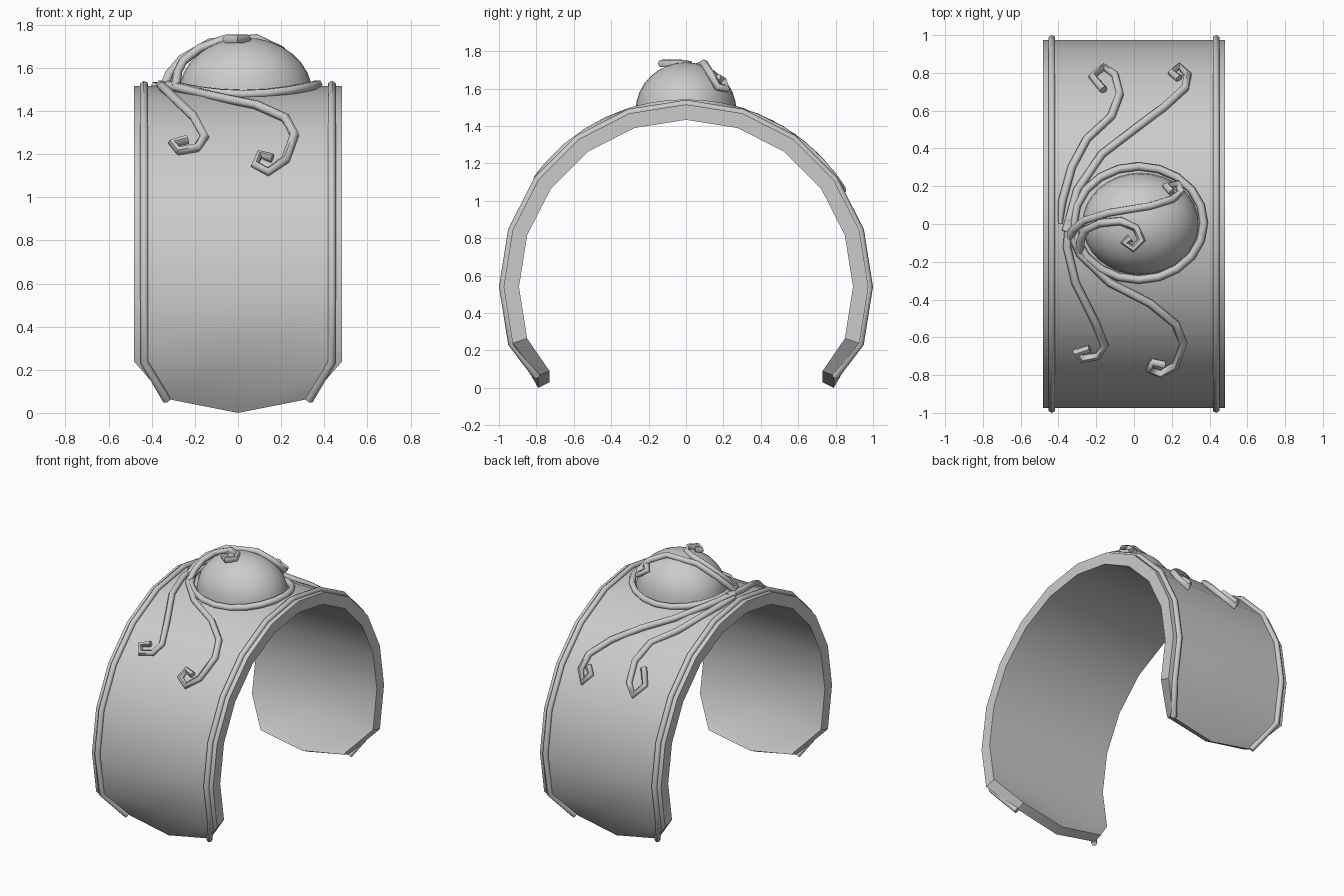
import bpy, bmesh, math

if "Cube" in bpy.data.objects:
    bpy.data.objects.remove(bpy.data.objects["Cube"])

CZ, RO, RI = 0.54, 0.975, 0.893   # cuff axis height, outer and inner radius
ANGLES = [math.radians(a) for a in range(-108, 109, 18)]


def finish(ob, angle=35):
    bpy.ops.object.select_all(action='DESELECT')
    ob.select_set(True)
    bpy.context.view_layer.objects.active = ob
    bpy.ops.object.shade_smooth_by_angle(angle=math.radians(angle))


def mesh_object(name, bm):
    bmesh.ops.recalc_face_normals(bm, faces=bm.faces)
    me = bpy.data.meshes.new(name)
    bm.to_mesh(me)
    bm.free()
    ob = bpy.data.objects.new(name, me)
    bpy.context.collection.objects.link(ob)
    finish(ob)
    return ob


def wire(name, pts, r=0.022, closed=False, start=1.0, res=1):
    cu = bpy.data.curves.new(name, 'CURVE')
    cu.dimensions = '3D'
    cu.bevel_depth, cu.bevel_resolution, cu.use_fill_caps = r, res, True
    sp = cu.splines.new('POLY')
    sp.points.add(len(pts) - 1)
    for p, co in zip(sp.points, pts):
        p.co = (*co, 1)
    sp.points[0].radius = start
    sp.use_cyclic_u = closed
    ob = bpy.data.objects.new(name, cu)
    bpy.context.collection.objects.link(ob)
    bpy.ops.object.select_all(action='DESELECT')
    ob.select_set(True)
    bpy.context.view_layer.objects.active = ob
    bpy.ops.object.convert(target='MESH')
    finish(bpy.context.object, 62)


def on_band(pts, lift=0.008):
    """Lay flat (x, y) points on the outside of the cuff."""
    return [(x, y, CZ + math.sqrt((RO + lift) ** 2 - y * y)) for x, y in pts]


# Open cuff: rows around the arc, three columns across, pointed ends
bm = bmesh.new()
rows = []
for s, a in [(-1, None)] + [(0, a) for a in ANGLES] + [(1, None)]:
    if s:
        outer = [(-.33, s*.79, .065), (0, s*.79, 0), (.33, s*.79, .065)]
        inner = [(-.33, s*.73, .09), (0, s*.73, .03), (.33, s*.73, .09)]
    else:
        outer, inner = ([(x, r*math.sin(a), CZ + r*math.cos(a)) for x in (-.483, 0, .483)]
                        for r in (RO, RI))
    rows.append([bm.verts.new(c) for c in outer + inner[::-1]])
for p, q in zip(rows, rows[1:]):
    for i in range(6):
        j = (i + 1) % 6
        bm.faces.new((p[i], p[j], q[j], q[i]))
for e in (rows[0], rows[-1]):
    bm.faces.new((e[0], e[1], e[4], e[5]))
    bm.faces.new((e[1], e[2], e[3], e[4]))
mesh_object("cuff_band", bm)

# Raised rim along both edges
for name, s in (("left_rim", -1), ("right_rim", 1)):
    path = [(s*.435, .98*math.sin(a), CZ + .98*math.cos(a)) for a in ANGLES]
    wire(name, [(s*.33, -.797, .06)] + path + [(s*.33, .797, .06)], r=.02)

# Domed stone
bm = bmesh.new()
bmesh.ops.create_uvsphere(bm, u_segments=32, v_segments=16, radius=1)
bmesh.ops.delete(bm, geom=[v for v in bm.verts if v.co.z < -.01], context='VERTS')
for v in bm.verts:
    v.co = (.035 + .31*v.co.x, .27*v.co.y, 1.48 + .26*v.co.z)
mesh_object("domed_stone", bm)

# Wire ring around the stone
ring = [(.025 + .345*math.cos(t), .3*math.sin(t) + .005)
        for t in (2*math.pi*i/20 for i in range(20))]
wire("stone_ring", on_band(ring), closed=True)

# Tendrils on the band, as seen from above
tendrils = {
    "back_left_tendril": [(-.39, 0), (-.38, .12), (-.33, .3), (-.25, .45), (-.12, .57), (-.075, .69),
                          (-.1, .79), (-.16, .83), (-.22, .78), (-.16, .71)],
    "back_right_tendril": [(-.36, -.04), (-.3, .18), (-.17, .37), (0, .5), (.16, .62), (.27, .72),
                           (.285, .79), (.24, .835), (.2, .8), (.24, .77)],
    "front_left_tendril": [(-.34, .02), (-.355, -.12), (-.31, -.31), (-.205, -.52), (-.155, -.645),
                           (-.19, -.7), (-.275, -.715), (-.305, -.68), (-.235, -.66)],
    "front_right_tendril": [(-.33, -.06), (-.285, -.16), (-.13, -.31), (.085, -.42), (.22, -.53),
                            (.262, -.635), (.22, -.75), (.14, -.795), (.08, -.77), (.1, -.73),
                            (.16, -.745)],
}
for name, pts in tendrils.items():
    wire(name, on_band(pts), start=.5 if "back_left" in name else 1)

# Tendrils climbing over the stone
wire("stone_tendril_back", [(-.34, -.07, 1.52), (-.32, -.03, 1.57), (-.26, .02, 1.64), (-.13, .06, 1.715),
     (.085, .095, 1.735), (.2, .13, 1.68), (.25, .17, 1.61), (.23, .215, 1.6), (.17, .2, 1.64),
     (.2, .17, 1.66)])
wire("stone_tendril_front", [(-.29, -.15, 1.51), (-.28, -.08, 1.58), (-.255, -.03, 1.63), (-.18, .005, 1.69),
     (-.07, .015, 1.73), (.01, -.02, 1.735), (.04, -.085, 1.735), (-.005, -.13, 1.735),
     (-.05, -.1, 1.735), (-.02, -.075, 1.735)])
